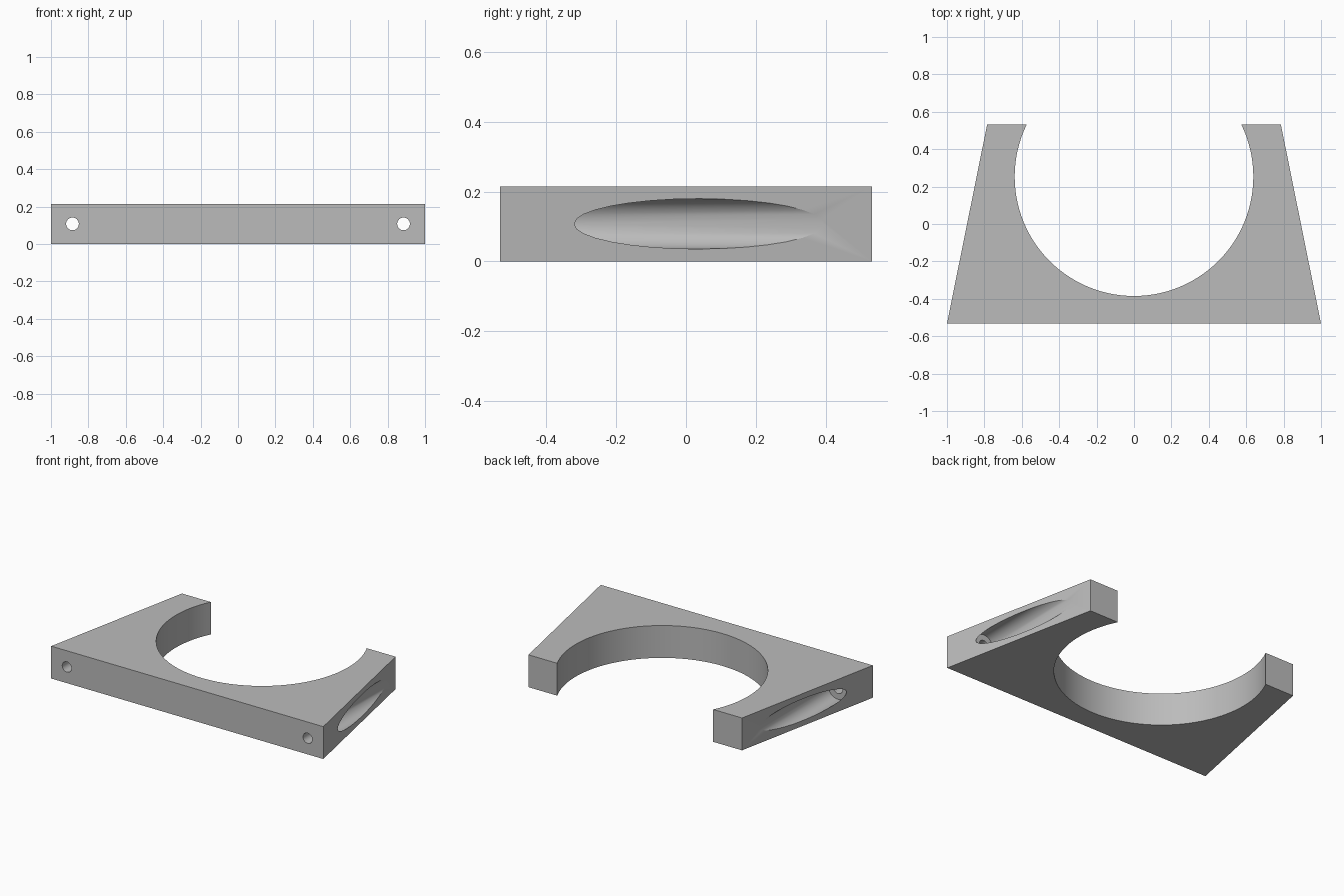
import bpy, bmesh, math
from mathutils import Matrix, Vector

cube = bpy.data.objects.get("Cube")
if cube:
    bpy.data.objects.remove(cube, do_unlink=True)

HEIGHT = 0.215
BACK = 0.533
RING_Y, RING_R = 0.253, 0.638
BORE_X = 0.885

grey = bpy.data.materials.new("plain grey")
grey.use_nodes = True
colour = (0.5, 0.5, 0.5, 1)
grey.diffuse_color = colour
grey.node_tree.nodes["Principled BSDF"].inputs["Base Color"].default_value = colour


def add_object(name, bm):
    bmesh.ops.recalc_face_normals(bm, faces=bm.faces)
    mesh = bpy.data.meshes.new(name)
    bm.to_mesh(mesh)
    bm.free()
    mesh.materials.append(grey)
    obj = bpy.data.objects.new(name, mesh)
    bpy.context.collection.objects.link(obj)
    return obj


def cylinder_along_y(name, x, radius, y0, y1, sides):
    bm = bmesh.new()
    place = Matrix.Translation((x, (y0 + y1) / 2, HEIGHT / 2)) @ Matrix.Rotation(math.pi / 2, 4, "X")
    bmesh.ops.create_cone(bm, cap_ends=True, segments=sides, radius1=radius,
                          radius2=radius, depth=y1 - y0, matrix=place)
    return add_object(name, bm)


# Tapered plate with a round opening that breaks through the back edge
start = math.asin((BACK - RING_Y) / RING_R)
sweep = math.pi + 2 * start
steps = 72
outline = [(-0.785, BACK), (-1, -BACK), (1, -BACK), (0.785, BACK)]
for i in range(steps + 1):
    a = start - sweep * i / steps
    outline.append((RING_R * math.cos(a), RING_Y + RING_R * math.sin(a)))

bm = bmesh.new()
base = bm.faces.new([bm.verts.new((x, y, 0)) for x, y in outline])
top = bmesh.ops.extrude_face_region(bm, geom=[base])
bmesh.ops.translate(bm, vec=Vector((0, 0, HEIGHT)),
                    verts=[v for v in top["geom"] if isinstance(v, bmesh.types.BMVert)])
plate = add_object("clamp_plate", bm)

# Screw holes from the front, with wide bores running out of the slanted sides
cutters = []
for side, label in ((1, "left"), (-1, "right")):
    x = side * BORE_X
    cutters.append(cylinder_along_y(label + "_bore_cutter", x, 0.072, -0.332, 0.7, 32))
    cutters.append(cylinder_along_y(label + "_hole_cutter", x, 0.034, -0.7, -0.2, 32))

bpy.ops.object.select_all(action="DESELECT")
plate.select_set(True)
bpy.context.view_layer.objects.active = plate
for cutter in cutters:
    cutter.hide_render = True
    cut = plate.modifiers.new(cutter.name, "BOOLEAN")
    cut.operation = "DIFFERENCE"
    cut.solver = "EXACT"
    cut.object = cutter
    bpy.ops.object.modifier_apply(modifier=cut.name)
for cutter in cutters:
    bpy.data.objects.remove(cutter, do_unlink=True)

bpy.ops.object.shade_smooth_by_angle(angle=math.radians(25))
